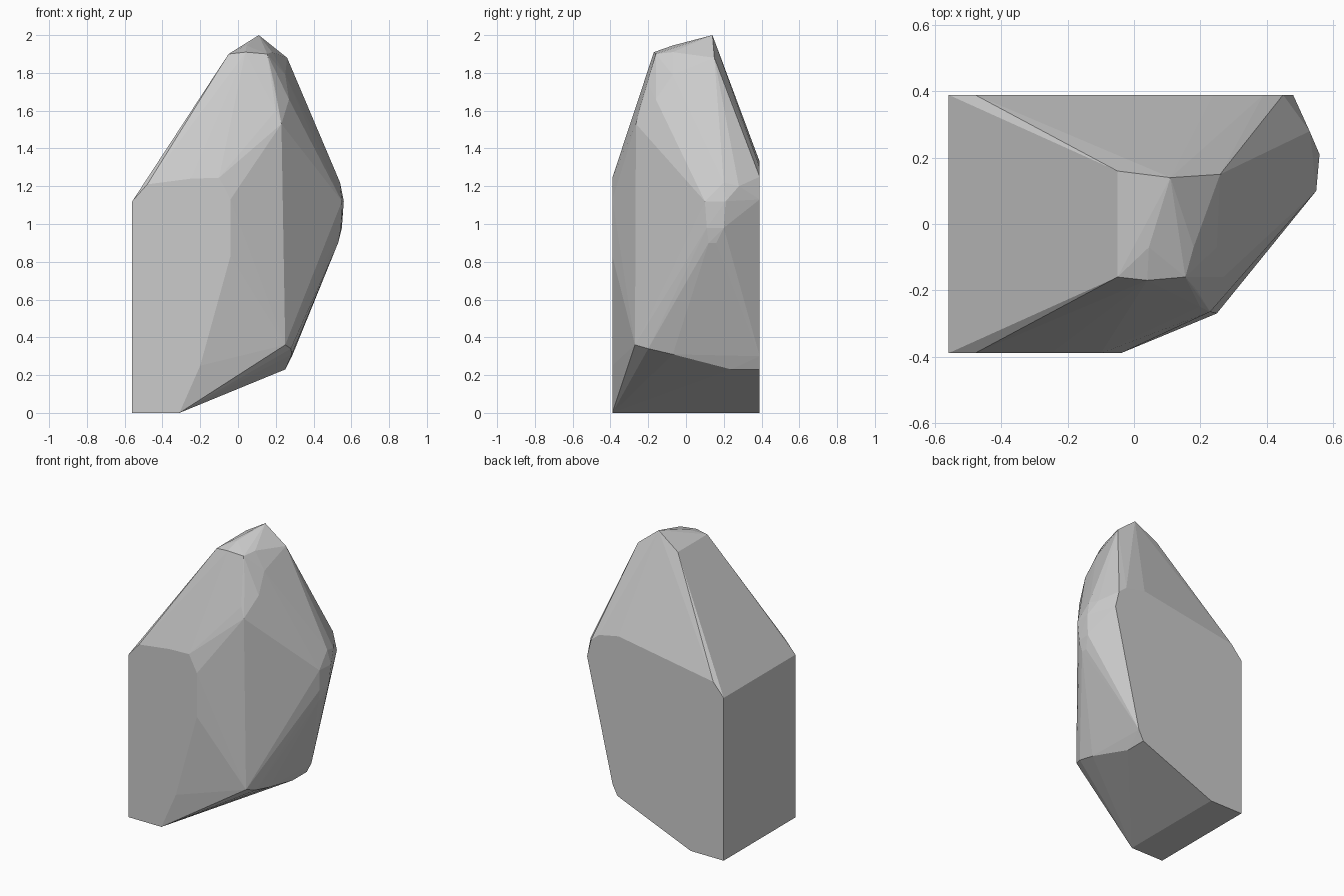
import bpy, bmesh

HALF = 0.39  # half depth: front and back are flat cuts

# Outline of the flat front cut (x, z)
front = [(-.56, 0), (-.31, 0), (-.2, .25), (-.04, .83), (-.04, 1.13),
         (-.1, 1.245), (-.25, 1.24), (-.48, 1.21), (-.56, 1.12)]

# Outline of the flat back cut (x, z)
back = [(-.56, 0), (-.31, 0), (.25, .23), (.286, .3), (.48, 1.13),
        (.45, 1.25), (.39, 1.3), (.24, 1.33), (-.48, 1.21), (-.56, 1.12)]

# Chipped crown
crown = [(-.05, -.16, 1.9), (.04, -.17, 1.91), (.155, -.16, 1.9),
         (.045, -.07, 1.945), (.18, -.07, 1.91), (.25, -.07, 1.79),
         (-.05, .16, 1.9), (.11, .14, 2.0), (.26, .15, 1.88)]

# Front right ridge, top to bottom
ridge = [(.19, -.2, 1.75), (.27, -.16, 1.66), (.2, -.25, 1.6),
         (.23, -.265, 1.53), (.25, -.27, .36)]

# Right hand point
side = [(.54, .2, 1.22), (.53, .28, 1.2), (.56, .21, 1.12), (.55, .1, 1.12),
        (.545, .11, .98), (.55, .2, .98), (.53, .12, .9), (.53, .16, .9)]

# Undercut edge
undercut = [(.28, -.2, .34), (.285, -.07, .31), (.25, .24, .23)]

points = [(x, -HALF, z) for x, z in front] + [(x, HALF, z) for x, z in back]
points += crown + ridge + side + undercut

# Wrap the faceted stone around its corners
bm = bmesh.new()
for p in points:
    bm.verts.new(p)
hull = bmesh.ops.convex_hull(bm, input=bm.verts[:])
loose = [v for v in bm.verts if not v.link_faces]
bmesh.ops.delete(bm, geom=loose, context='VERTS')
bmesh.ops.dissolve_limit(bm, angle_limit=0.01, verts=bm.verts[:], edges=bm.edges[:])
bmesh.ops.recalc_face_normals(bm, faces=bm.faces[:])

mesh = bpy.data.meshes.new("rock")
bm.to_mesh(mesh)
bm.free()
rock = bpy.data.objects.new("rock", mesh)
bpy.context.collection.objects.link(rock)
